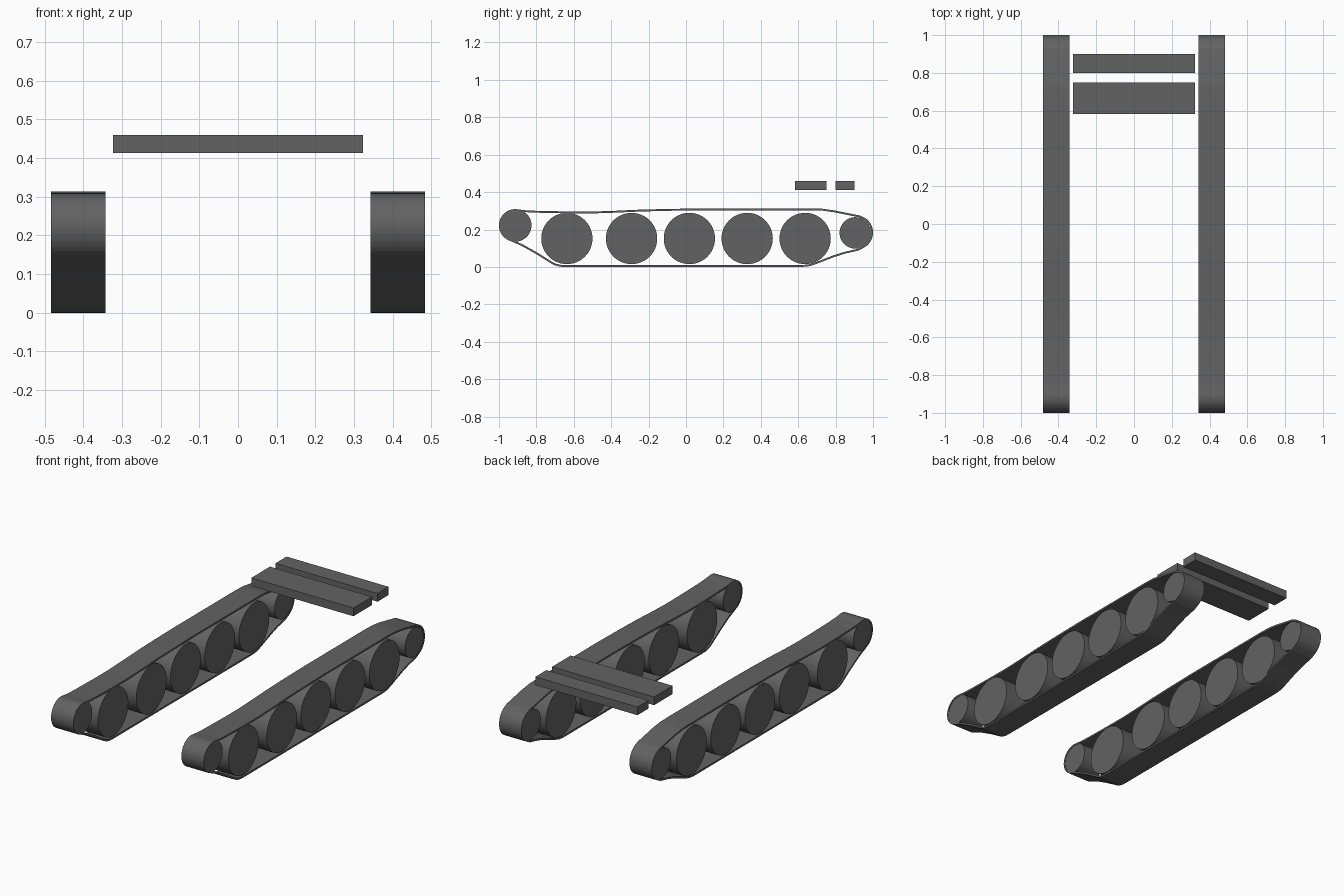
import bpy, bmesh, math

if "Cube" in bpy.data.objects:
    bpy.data.objects.remove(bpy.data.objects["Cube"])

X_IN, X_OUT = 0.342, 0.483      # track band width
X_MID = (X_IN + X_OUT) / 2

dark = bpy.data.materials.new("dark_grey")
dark.diffuse_color = (0.123, 0.123, 0.123, 1)
dark.use_nodes = True
dark.node_tree.nodes["Principled BSDF"].inputs["Base Color"].default_value = dark.diffuse_color


def arc(cy, cz, r, a0, a1, n):
    pts = []
    for i in range(n + 1):
        a = math.radians(a0 + (a1 - a0) * i / n)
        pts.append((cy + r * math.cos(a), cz + r * math.sin(a)))
    return pts


def wheel(name, side, y, z, r):
    bpy.ops.mesh.primitive_cylinder_add(
        vertices=48, radius=r, depth=0.137,
        location=(side * X_MID, y, z), rotation=(0, math.pi / 2, 0))
    ob = bpy.context.object
    ob.name = name
    ob.data.materials.append(dark)
    bpy.ops.object.shade_smooth_by_angle(angle=math.radians(30))


def slab(name, y0, y1):
    bpy.ops.mesh.primitive_cube_add(size=1, location=(0, (y0 + y1) / 2, 0.436))
    ob = bpy.context.object
    ob.name = name
    ob.scale = (0.646, y1 - y0, 0.047)
    bpy.ops.object.transform_apply(location=False, rotation=False, scale=True)
    ob.data.materials.append(dark)


# Outer outline of the track band, (y, z)
outline = arc(-0.913, 0.222, 0.087, 80, 245, 16)
outline += [(-0.88, 0.113), (-0.80, 0.068), (-0.72, 0.018), (-0.70, 0.008),
            (-0.67, 0.001), (-0.64, 0.0),
            (0.62, 0.0), (0.66, 0.004), (0.70, 0.017), (0.79, 0.052),
            (0.85, 0.071), (0.92, 0.087)]
outline += arc(0.908, 0.184, 0.092, -62, 58, 14)
outline += [(0.93, 0.275), (0.86, 0.289), (0.80, 0.301), (0.73, 0.311),
            (0.66, 0.313), (0.10, 0.313), (-0.10, 0.310), (-0.25, 0.306),
            (-0.38, 0.300), (-0.50, 0.296), (-0.65, 0.297), (-0.80, 0.300),
            (-0.86, 0.303)]


def track_band(name, side):
    # Closed shell between the outline and a slightly inset copy
    n = len(outline)
    inner = []
    for i in range(n):
        (ay, az), (by, bz) = outline[i - 1], outline[(i + 1) % n]
        l = math.hypot(by - ay, bz - az)
        y, z = outline[i]
        inner.append((y - (bz - az) / l * 0.01, z + (by - ay) / l * 0.01))
    bm = bmesh.new()
    rings = [[bm.verts.new((side * x, y, z)) for y, z in path]
             for x, path in ((X_IN, outline), (X_OUT, outline),
                             (X_OUT, inner), (X_IN, inner))]
    for k in range(4):
        a, b = rings[k], rings[(k + 1) % 4]
        for i in range(n):
            j = (i + 1) % n
            bm.faces.new((a[i], a[j], b[j], b[i]))
    bmesh.ops.recalc_face_normals(bm, faces=bm.faces[:])
    me = bpy.data.meshes.new(name)
    bm.to_mesh(me)
    bm.free()
    me.materials.append(dark)
    ob = bpy.data.objects.new(name, me)
    bpy.context.collection.objects.link(ob)


# Tracks and wheels on both sides
for side, tag in ((1, "right"), (-1, "left")):
    track_band("track_band_" + tag, side)
    for i, y in enumerate((-0.637, -0.291, 0.018, 0.327, 0.637)):
        wheel(f"road_wheel_{tag}_{i + 1}", side, y, 0.152, 0.137)
    wheel("front_idler_" + tag, side, -0.913, 0.222, 0.087)
    wheel("rear_sprocket_" + tag, side, 0.905, 0.182, 0.084)

# Deck slabs over the rear
slab("deck_slab_wide", 0.582, 0.75)
slab("deck_slab_narrow", 0.80, 0.90)
